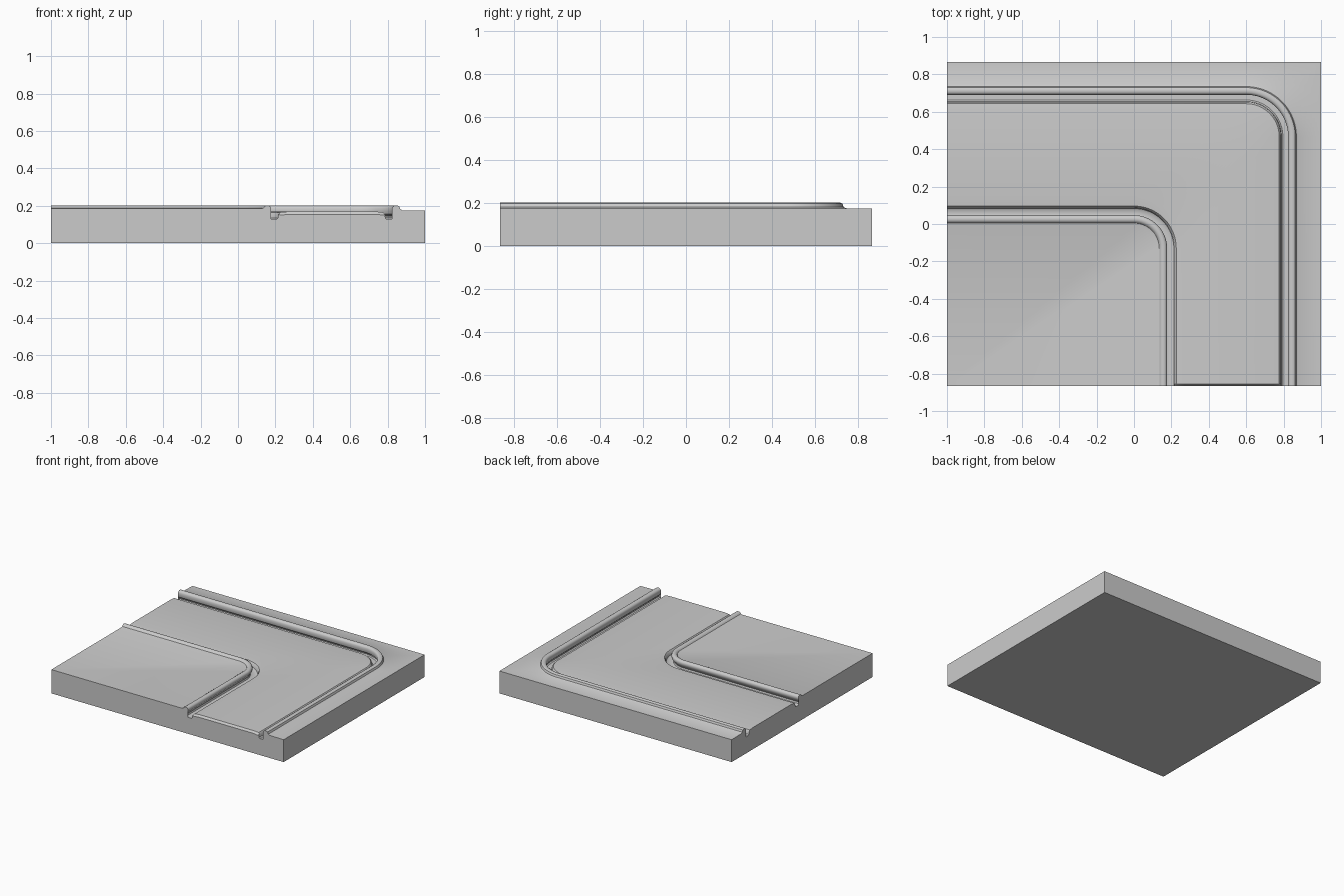
import bpy, bmesh, math

cube = bpy.data.objects.get("Cube")
if cube:
    bpy.data.objects.remove(cube)

HALF_X, HALF_Y = 1.0, 0.867
STEPS = 24          # segments in each rounded corner (even, so one hits 45 degrees)
BEVEL = 0.012       # worn lip on the front edge of the road

grey = bpy.data.materials.new("concrete grey")
grey.use_nodes = True
COLOUR = (0.6, 0.6, 0.6, 1)
grey.diffuse_color = COLOUR
grey.node_tree.nodes["Principled BSDF"].inputs["Base Color"].default_value = COLOUR

# Corner centres of the inner and outer kerb
INNER = (0.0, -0.13)
OUTER = (0.6, HALF_Y - 0.4)

# Cross-sections as (radius from the corner centre, height)
inner_profile = [
    (0.125, 0.185), (0.135, 0.188), (0.141, 0.197), (0.15, 0.202),
    (0.163, 0.202), (0.172, 0.197), (0.177, 0.187), (0.176, 0.172),
    (0.165, 0.158), (0.158, 0.145), (0.162, 0.133), (0.175, 0.128),
    (0.204, 0.128), (0.213, 0.134), (0.217, 0.155), (0.226, 0.165),
    (0.27, 0.169)]
outer_profile = [
    (0.14, 0.169), (0.176, 0.165), (0.185, 0.155), (0.188, 0.134),
    (0.196, 0.128), (0.232, 0.128), (0.24, 0.135), (0.238, 0.145),
    (0.227, 0.155), (0.224, 0.17), (0.224, 0.187), (0.229, 0.197),
    (0.238, 0.202), (0.253, 0.202), (0.262, 0.197), (0.268, 0.182),
    (0.278, 0.176)]


def bend(centre, radius, z, square=False):
    """Left edge, round (or square) corner, then straight to the front edge."""
    cx, cy = centre
    pts = [(-HALF_X, cy + radius)]
    for i in range(STEPS + 1):
        a = math.pi / 2 * (1 - i / STEPS)
        c, s = math.cos(a), math.sin(a)
        k = radius / max(c, s) if square else radius
        pts.append((cx + k * c, cy + k * s))
    pts += [(cx + radius, -HALF_Y + BEVEL), (cx + radius, -HALF_Y)]
    return [(x, y, z) for x, y in pts]


rows = [bend(INNER, r, z) for r, z in inner_profile]
rows += [bend(OUTER, r, z) for r, z in outer_profile]
rows.append(bend(OUTER, 0.4, 0.174, square=True))

# Drop the front lip of the road surface
for k in range(len(inner_profile) - 2, len(inner_profile) + 2):
    x, y, z = rows[k][-1]
    rows[k][-1] = (x, y, z - 0.015)

# Swept top surface, from the inner pavement to the outer verge
bm = bmesh.new()
grid = [[bm.verts.new(p) for p in row] for row in rows]
for a, b in zip(grid, grid[1:]):
    for i in range(len(a) - 1):
        bm.faces.new((a[i], b[i], b[i + 1], a[i + 1]))
corner = bm.verts.new((-HALF_X, -HALF_Y, 0.185))
bm.faces.new(grid[0] + [corner])

# Drop the walls to the ground and close the underside
rim = [e for e in bm.edges if e.is_boundary]
ext = bmesh.ops.extrude_edge_only(bm, edges=rim)["geom"]
for v in ext:
    if isinstance(v, bmesh.types.BMVert):
        v.co.z = 0
base = [bm.verts.new((x * HALF_X, y * HALF_Y, 0))
        for x, y in ((-1, -1), (-1, 1), (1, 1), (1, -1))]
bm.faces.new(base)
bmesh.ops.recalc_face_normals(bm, faces=bm.faces[:])

mesh = bpy.data.meshes.new("road_corner_tile")
bm.to_mesh(mesh)
bm.free()
mesh.materials.append(grey)
tile = bpy.data.objects.new("road_corner_tile", mesh)
bpy.context.collection.objects.link(tile)

bpy.ops.object.select_all(action='DESELECT')
tile.select_set(True)
bpy.context.view_layer.objects.active = tile
bpy.ops.object.shade_smooth_by_angle(angle=math.radians(35))
